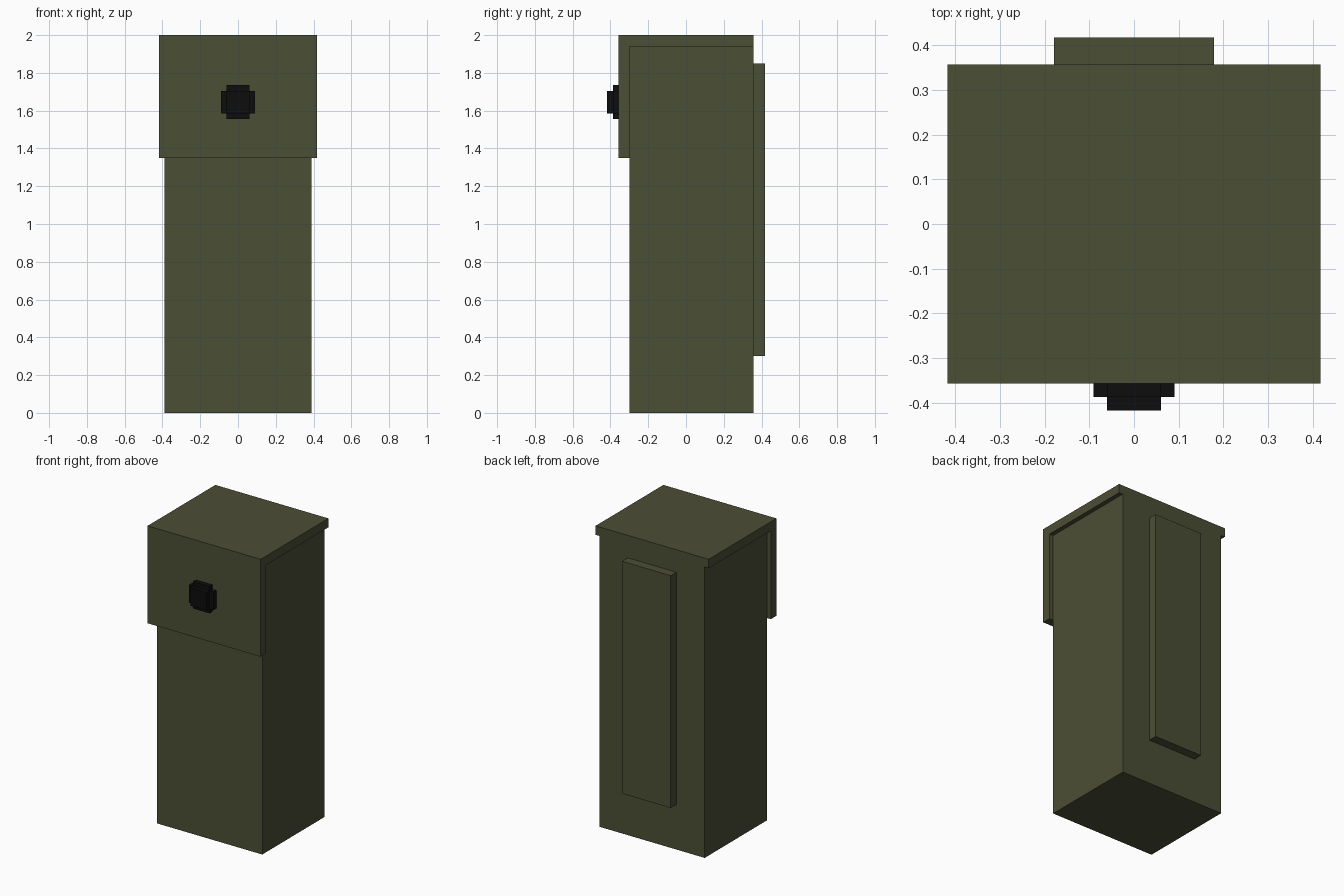
import bpy
import bmesh

if "Cube" in bpy.data.objects:
    bpy.data.objects.remove(bpy.data.objects["Cube"])


def material(name, rgb):
    m = bpy.data.materials.new(name)
    m.diffuse_color = (*rgb, 1.0)
    m.use_nodes = True
    m.node_tree.nodes["Principled BSDF"].inputs["Base Color"].default_value = m.diffuse_color
    return m


OLIVE = material("olive_drab", (0.071, 0.077, 0.036))
BLACK = material("matte_black", (0.004, 0.004, 0.004))


def extrude_profile(name, points, axis, start, end, mat):
    """Extrude a closed 2D outline along x (points are y,z) or y (points are x,z)."""
    bm = bmesh.new()

    def place(p, d):
        return (d, p[0], p[1]) if axis == "x" else (p[0], d, p[1])

    face = bm.faces.new([bm.verts.new(place(p, start)) for p in points])
    result = bmesh.ops.extrude_face_region(bm, geom=[face])
    moved = [v for v in result["geom"] if isinstance(v, bmesh.types.BMVert)]
    offset = (end - start, 0, 0) if axis == "x" else (0, end - start, 0)
    bmesh.ops.translate(bm, verts=moved, vec=offset)
    bmesh.ops.recalc_face_normals(bm, faces=bm.faces)
    mesh = bpy.data.meshes.new(name)
    bm.to_mesh(mesh)
    bm.free()
    mesh.materials.append(mat)
    obj = bpy.data.objects.new(name, mesh)
    bpy.context.collection.objects.link(obj)
    return obj


def rectangle(a0, a1, b0, b1):
    return [(a0, b0), (a1, b0), (a1, b1), (a0, b1)]


# Tall pouch body
extrude_profile("pouch_body", rectangle(-0.298, 0.357, 0, 1.94), "x", -0.388, 0.388, OLIVE)

# Lid and front flap as one folded L-shaped cover
cover = [(0.357, 2.0), (-0.357, 2.0), (-0.357, 1.35),
         (-0.298, 1.35), (-0.298, 1.94), (0.357, 1.94)]
extrude_profile("lid_flap", cover, "x", -0.417, 0.417, OLIVE)

# Belt strap on the back
extrude_profile("back_strap", rectangle(-0.179, 0.179, 0.30, 1.85), "y", 0.357, 0.417, OLIVE)

# Stepped snap button: notched base and smaller square cap
CZ, S, L = 1.645, 0.06, 0.09
corner = [(L, S), (S, S), (S, L)]
outline = (corner
           + [(-x, z) for x, z in reversed(corner)]
           + [(-x, -z) for x, z in corner]
           + [(x, -z) for x, z in reversed(corner)])
extrude_profile("button_base", [(x, CZ + z) for x, z in outline], "y", -0.357, -0.387, BLACK)
extrude_profile("button_cap", rectangle(-S, S, CZ - S, CZ + S), "y", -0.387, -0.417, BLACK)
